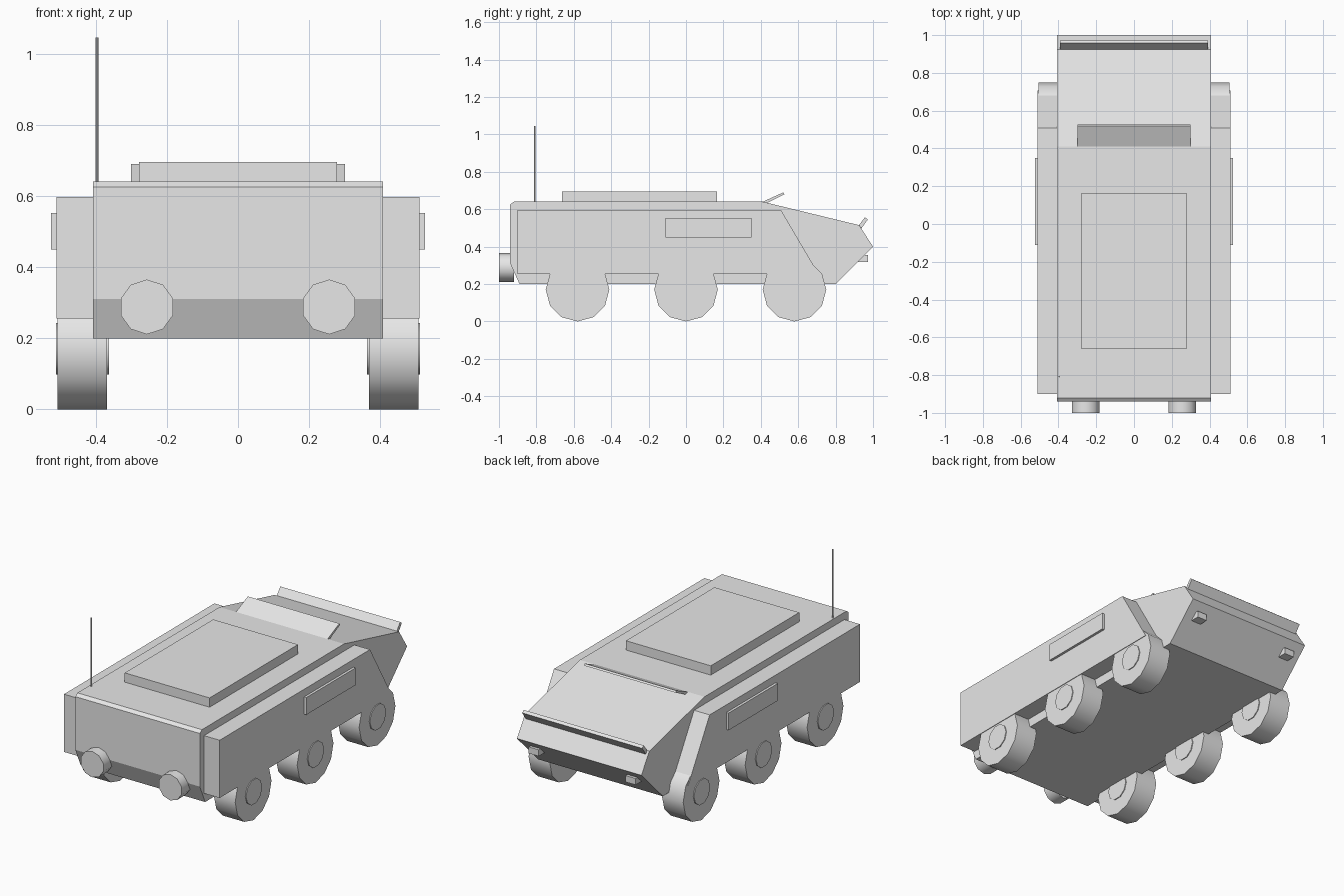
import bpy, bmesh, math

cube = bpy.data.objects.get("Cube")
if cube:
    bpy.data.objects.remove(cube, do_unlink=True)

grey = bpy.data.materials.new("plain_grey")
grey.use_nodes = True
grey.diffuse_color = (0.8, 0.8, 0.8, 1)
grey.node_tree.nodes["Principled BSDF"].inputs["Base Color"].default_value = grey.diffuse_color


def profile_part(name, points, x0, x1):
    """Extrude a (y, z) outline from x0 to x1."""
    bm = bmesh.new()
    face = bm.faces.new([bm.verts.new((x0, y, z)) for y, z in points])
    ext = bmesh.ops.extrude_face_region(bm, geom=[face])
    moved = [v for v in ext["geom"] if isinstance(v, bmesh.types.BMVert)]
    bmesh.ops.translate(bm, verts=moved, vec=(x1 - x0, 0, 0))
    bmesh.ops.recalc_face_normals(bm, faces=bm.faces)
    mesh = bpy.data.meshes.new(name)
    bm.to_mesh(mesh)
    bm.free()
    mesh.materials.append(grey)
    obj = bpy.data.objects.new(name, mesh)
    bpy.context.collection.objects.link(obj)
    return obj


def box(name, x0, x1, y0, y1, z0, z1):
    return profile_part(name, [(y0, z0), (y1, z0), (y1, z1), (y0, z1)], x0, x1)


def cylinder(name, radius, depth, centre, sides, rotation=(0, 0, 0)):
    bpy.ops.mesh.primitive_cylinder_add(vertices=sides, radius=radius, depth=depth,
                                        location=centre, rotation=rotation)
    obj = bpy.context.object
    obj.name = name
    obj.data.materials.append(grey)
    bpy.ops.object.shade_smooth_by_angle(angle=math.radians(40))
    return obj


# Hull with sloped nose and tucked tail
profile_part("hull", [(-0.94, 0.31), (-0.94, 0.625), (-0.92, 0.64), (0.41, 0.64),
                      (0.925, 0.515), (1.0, 0.4), (0.8, 0.2), (-0.89, 0.2)], -0.408, 0.408)

# Raised roof plate
box("roof_plate", -0.278, 0.278, -0.663, 0.165, 0.63, 0.695)

# Tilted plates: windscreen cover and nose deflector
profile_part("windscreen_cover", [(0.41, 0.64), (0.52, 0.69), (0.527, 0.68), (0.435, 0.634)],
             -0.3, 0.3)
profile_part("nose_deflector", [(0.925, 0.515), (0.957, 0.557), (0.972, 0.545), (0.937, 0.497)],
             -0.393, 0.393)

# Aerial on the rear corner
cylinder("aerial", 0.004, 0.405, (-0.396, -0.808, 0.8425), 8)

quarter = math.pi / 2
for side, label in ((1, "left"), (-1, "right")):
    # Side compartments and their raised panels
    profile_part(f"{label}_sponson", [(-0.9, 0.255), (-0.9, 0.597), (0.507, 0.597),
                                      (0.708, 0.255)], side * 0.408, side * 0.51)
    box(f"{label}_side_panel", side * 0.505, side * 0.525, -0.11, 0.35, 0.45, 0.552)

    # Nose lamp and rear drum
    box(f"{label}_lamp", side * 0.285, side * 0.35, 0.9, 0.972, 0.317, 0.355)
    cylinder(f"{label}_rear_drum", 0.077, 0.08, (side * 0.256, -0.96, 0.288), 10, (quarter, 0, 0))

    # Three wheels with slightly raised hubs
    for place, y in (("front", -0.58), ("middle", 0.0), ("rear", 0.58)):
        cylinder(f"{label}_{place}_wheel", 0.17, 0.139, (side * 0.437, y, 0.17), 12,
                 (0, quarter, 0))
        cylinder(f"{label}_{place}_hub", 0.076, 0.149, (side * 0.437, y, 0.17), 10,
                 (0, quarter, 0))
